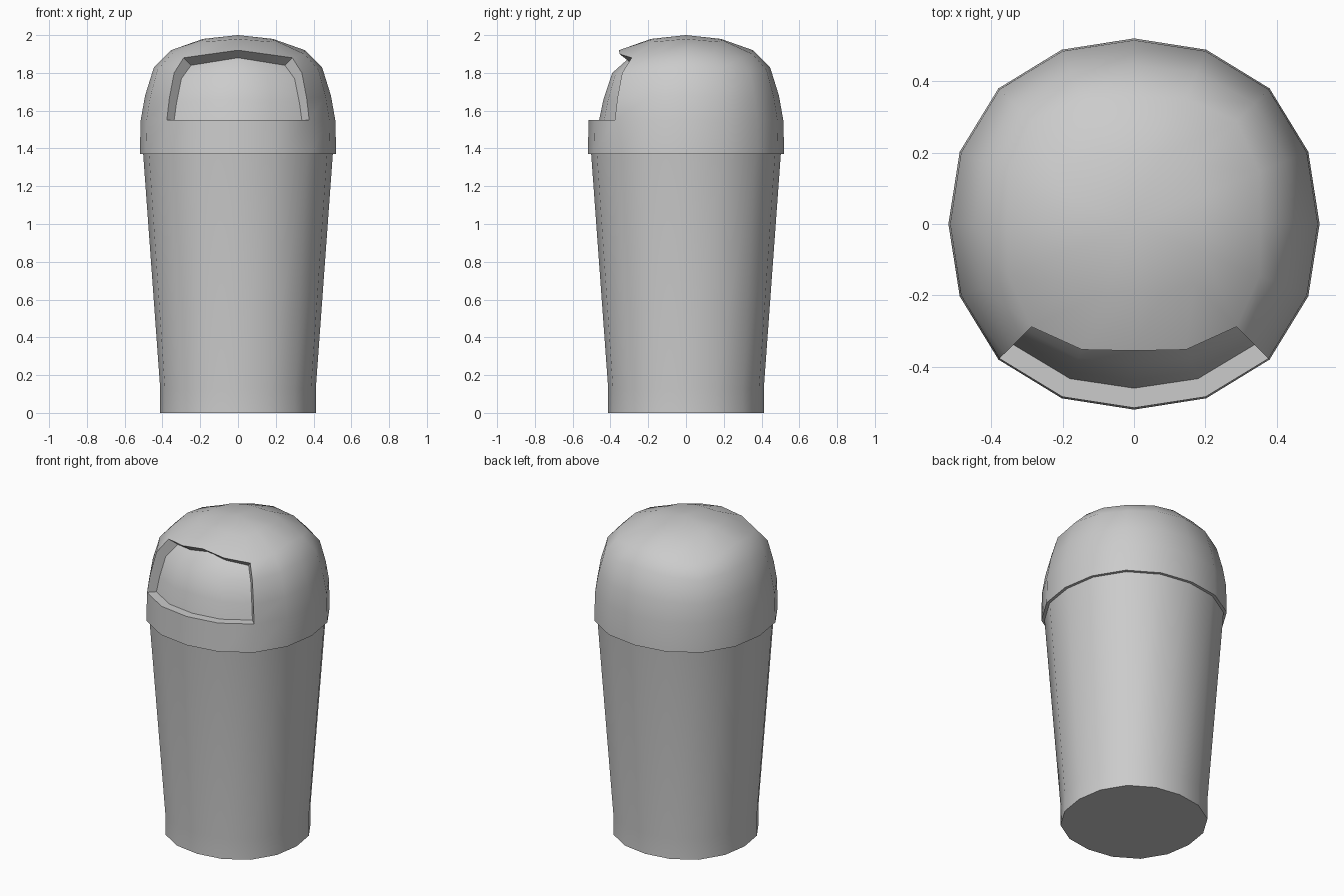
import bpy, bmesh, math
from mathutils import Vector

if "Cube" in bpy.data.objects:
    bpy.data.objects.remove(bpy.data.objects["Cube"])

N = 16


def ring(bm, r, z, k, dz):
    """16-sided ring, slightly squared: k widens and dz shifts the diagonals."""
    out = []
    for i in range(N):
        a = 2 * math.pi * i / N
        s = math.sin(2 * a) ** 2
        rr = r * (1 + k * s)
        out.append(bm.verts.new((rr * math.cos(a), rr * math.sin(a), z + dz * s)))
    return out


def bridge(bm, a, b, skip=()):
    for i in range(N):
        if i not in skip:
            j = (i + 1) % N
            bm.faces.new((a[i], a[j], b[j], b[i]))


def finish(bm, name):
    bmesh.ops.recalc_face_normals(bm, faces=bm.faces)
    me = bpy.data.meshes.new(name)
    bm.to_mesh(me)
    bm.free()
    ob = bpy.data.objects.new(name, me)
    bpy.context.collection.objects.link(ob)
    bpy.ops.object.select_all(action='DESELECT')
    ob.select_set(True)
    bpy.context.view_layer.objects.active = ob
    bpy.ops.object.shade_smooth_by_angle(angle=math.radians(40))
    return ob


# Tapered body with a short straight foot
bm = bmesh.new()
rings = [ring(bm, r, z, 0.033, 0) for r, z in
         ((0.412, 0), (0.412, 0.13), (0.502, 1.37), (0.504, 1.39))]
for a, b in zip(rings, rings[1:]):
    bridge(bm, a, b)
bm.faces.new(rings[0][::-1])
bm.faces.new(rings[-1])
finish(bm, "bin_body")

# Domed lid: radius, height, diagonal widening, diagonal drop
bm = bmesh.new()
profile = ((0.495, 1.37, 0.033, 0), (0.52, 1.37, 0.033, 0),
           (0.515, 1.55, 0.035, 0), (0.492, 1.68, 0.045, -0.015),
           (0.445, 1.83, 0.075, -0.03), (0.355, 1.92, 0.146, -0.04),
           (0.185, 1.98, 0.28, -0.015))
rings = [ring(bm, *p) for p in profile]
opening = range(10, 14)
for n, (a, b) in enumerate(zip(rings, rings[1:])):
    bridge(bm, a, b, opening if 2 <= n <= 4 else ())
top = bm.verts.new((0, 0, 2.0))
for i in range(N):
    bm.faces.new((rings[-1][i], rings[-1][(i + 1) % N], top))

# Recessed flap in the front opening, with its surrounding walls
outer = [[rings[n][i] for i in range(10, 15)] for n in range(2, 6)]
inner = []
for row, drop in zip(outer, (0, 0.02, 0.03, 0.04)):
    inner.append([])
    for v in row:
        d = Vector((v.co.x, v.co.y, 0)).normalized() * 0.055
        inner[-1].append(bm.verts.new(v.co - d - Vector((0, 0, drop))))
for n in range(3):
    for i in range(4):
        bm.faces.new((inner[n][i], inner[n][i + 1], inner[n + 1][i + 1], inner[n + 1][i]))
    for c in (0, 4):
        bm.faces.new((outer[n][c], inner[n][c], inner[n + 1][c], outer[n + 1][c]))
for n in (0, 3):
    for i in range(4):
        bm.faces.new((outer[n][i], outer[n][i + 1], inner[n][i + 1], inner[n][i]))
# close the hidden underside so every normal faces outward
bm.faces.new(rings[0][::-1])
finish(bm, "domed_lid")
